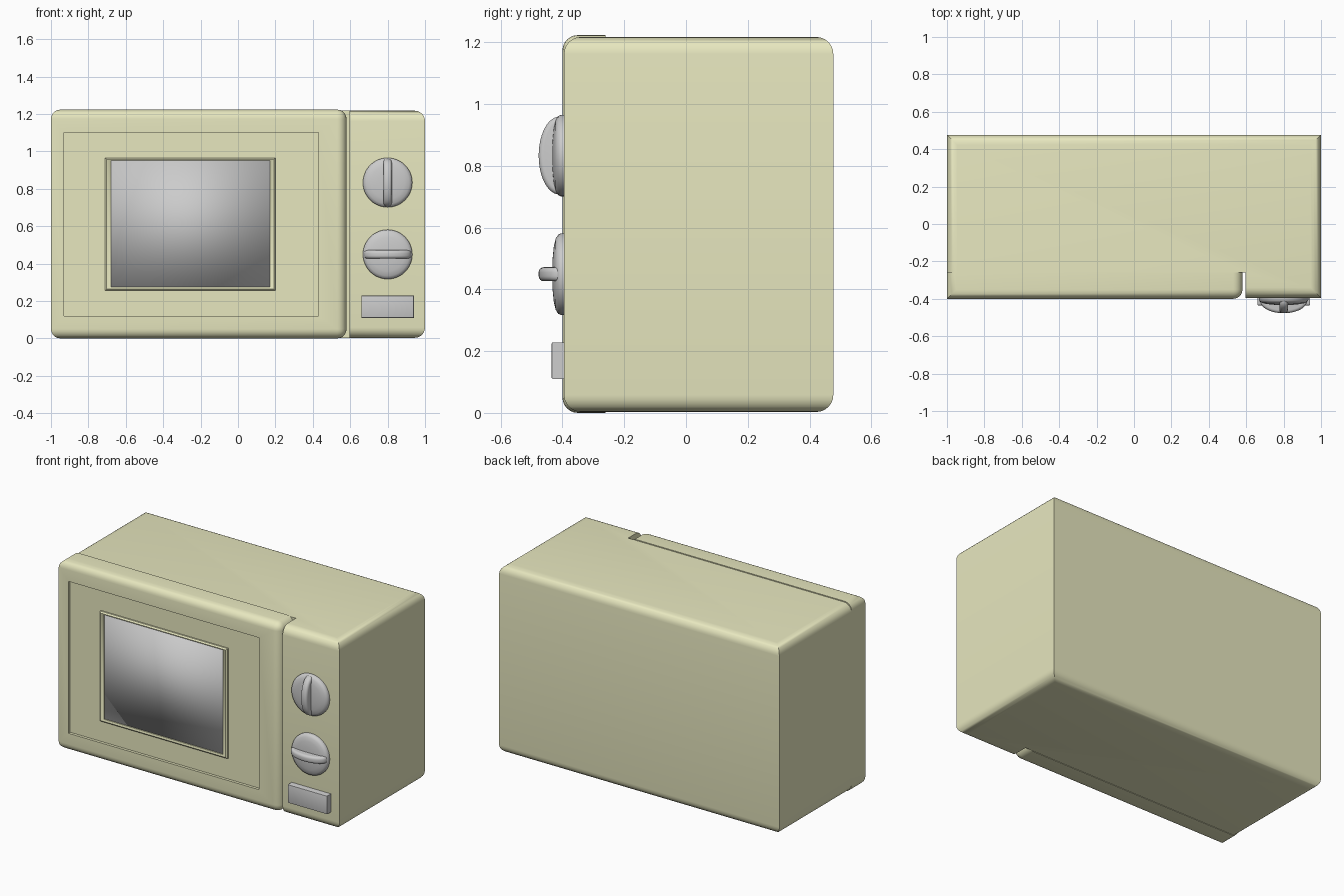
import bpy, bmesh, math
from mathutils import Matrix, Vector

if "Cube" in bpy.data.objects:
    bpy.data.objects.remove(bpy.data.objects["Cube"])

cream = bpy.data.materials.new("cream_enamel")
cream.diffuse_color = (0.8, 0.8, 0.52, 1)
cream.use_nodes = True
cream.node_tree.nodes["Principled BSDF"].inputs["Base Color"].default_value = cream.diffuse_color


def finish(bm, name, mat=None, angle=40):
    bmesh.ops.recalc_face_normals(bm, faces=bm.faces)
    me = bpy.data.meshes.new(name)
    bm.to_mesh(me)
    bm.free()
    ob = bpy.data.objects.new(name, me)
    bpy.context.collection.objects.link(ob)
    if mat:
        me.materials.append(mat)
    bpy.ops.object.select_all(action='DESELECT')
    bpy.context.view_layer.objects.active = ob
    ob.select_set(True)
    bpy.ops.object.shade_smooth_by_angle(angle=math.radians(angle))
    return ob


def prism(outline, z0, z1):
    bm = bmesh.new()
    face = bm.faces.new([bm.verts.new((x, y, z0)) for x, y in outline])
    top = bmesh.ops.extrude_face_region(bm, geom=[face])["geom"]
    bmesh.ops.translate(bm, vec=(0, 0, z1 - z0),
                        verts=[v for v in top if isinstance(v, bmesh.types.BMVert)])
    bmesh.ops.recalc_face_normals(bm, faces=bm.faces)
    return bm


def box(x0, x1, y0, y1, z0, z1):
    return prism([(x0, y0), (x1, y0), (x1, y1), (x0, y1)], z0, z1)


def round_edges(bm, test, r, seg=6):
    edges = [e for e in bm.edges
             if test((e.verts[0].co + e.verts[1].co) / 2, e.verts[1].co - e.verts[0].co)]
    bmesh.ops.bevel(bm, geom=edges, offset=r, segments=seg, profile=0.5, affect='EDGES')


# cabinet: L-shaped plan, door sits in the notch; only top and bottom rims are rounded
SEAM = -0.26
bm = prism([(-1, SEAM), (0.595, SEAM), (0.595, -0.395), (1, -0.395), (1, 0.477), (-1, 0.477)],
           0.003, 1.217)
round_edges(bm, lambda m, d: abs(d.z) < 0.1 and not (m.x < 0.7 and SEAM - 0.1 < m.y < SEAM + 0.01), 0.055)
finish(bm, "cabinet", cream)

# door with rounded rim, sunken panel and raised window frame
bm = box(-1, 0.58, -0.40, SEAM, 0, 1.223)
round_edges(bm, lambda m, d: m.y < SEAM - 0.01 and (abs(d.z) < 0.1 or (m.x > 0.5 and m.y < -0.39)), 0.05)
front = max((f for f in bm.faces if f.normal.y < -0.99), key=lambda f: f.calc_area())
panel = (-0.93, 0.43, 0.12, 1.10)
outer = (-0.71, 0.20, 0.255, 0.965)
inner = (-0.68, 0.17, 0.275, 0.95)
for (x0, x1, z0, z1), y in [(panel, -0.40), (panel, -0.382), (outer, -0.382), (outer, -0.392),
                            (tuple(a + b for a, b in zip(outer, (.008, -.008, .008, -.008))), -0.40),
                            (inner, -0.395), (inner, -0.37)]:
    bmesh.ops.inset_individual(bm, faces=[front], thickness=0.004)
    c = front.calc_center_median()
    for v in front.verts:
        v.co = Vector((x0 if v.co.x < c.x else x1, y, z0 if v.co.z < c.z else z1))
finish(bm, "door", cream)

# window pane, shaded fully smooth
finish(box(-0.68, 0.17, -0.388, -0.365, 0.275, 0.95), "window_pane", angle=180)

# push button
bm = box(0.66, 0.94, -0.435, -0.38, 0.11, 0.228)
round_edges(bm, lambda m, d: m.y < -0.43, 0.004, 2)
finish(bm, "push_button")

# two dials: domed disc with an arched grip
for name, z, turn in [("upper", 0.833, 0), ("lower", 0.449, math.pi / 2)]:
    bm = bmesh.new()
    profile = [(0, -0.38), (0.132, -0.38), (0.132, -0.405), (0.128, -0.414), (0.115, -0.422),
               (0.09, -0.428), (0.05, -0.432), (0, -0.433)]
    vs = [bm.verts.new((r, y, 0)) for r, y in profile]
    es = [bm.edges.new(p) for p in zip(vs, vs[1:])]
    bmesh.ops.spin(bm, geom=vs + es, cent=(0, 0, 0), axis=(0, 1, 0), angle=2 * math.pi, steps=48)
    bmesh.ops.remove_doubles(bm, verts=bm.verts, dist=1e-4)
    finish(bm, name + "_dial").location = (0.80, 0, z)

    bm = bmesh.new()
    bmesh.ops.create_cone(bm, cap_ends=True, segments=48, radius1=1, radius2=1, depth=0.045,
                          matrix=Matrix.Rotation(math.pi / 2, 4, 'Y'))
    for v in bm.verts:
        v.co.y *= 0.067
        v.co.z *= 0.126
    round_edges(bm, lambda m, d: abs(m.x) > 0.02, 0.016, 4)
    bmesh.ops.transform(bm, matrix=Matrix.Rotation(turn, 4, 'Y'), verts=bm.verts)
    finish(bm, name + "_dial_grip", angle=60).location = (0.80, -0.41, z)
